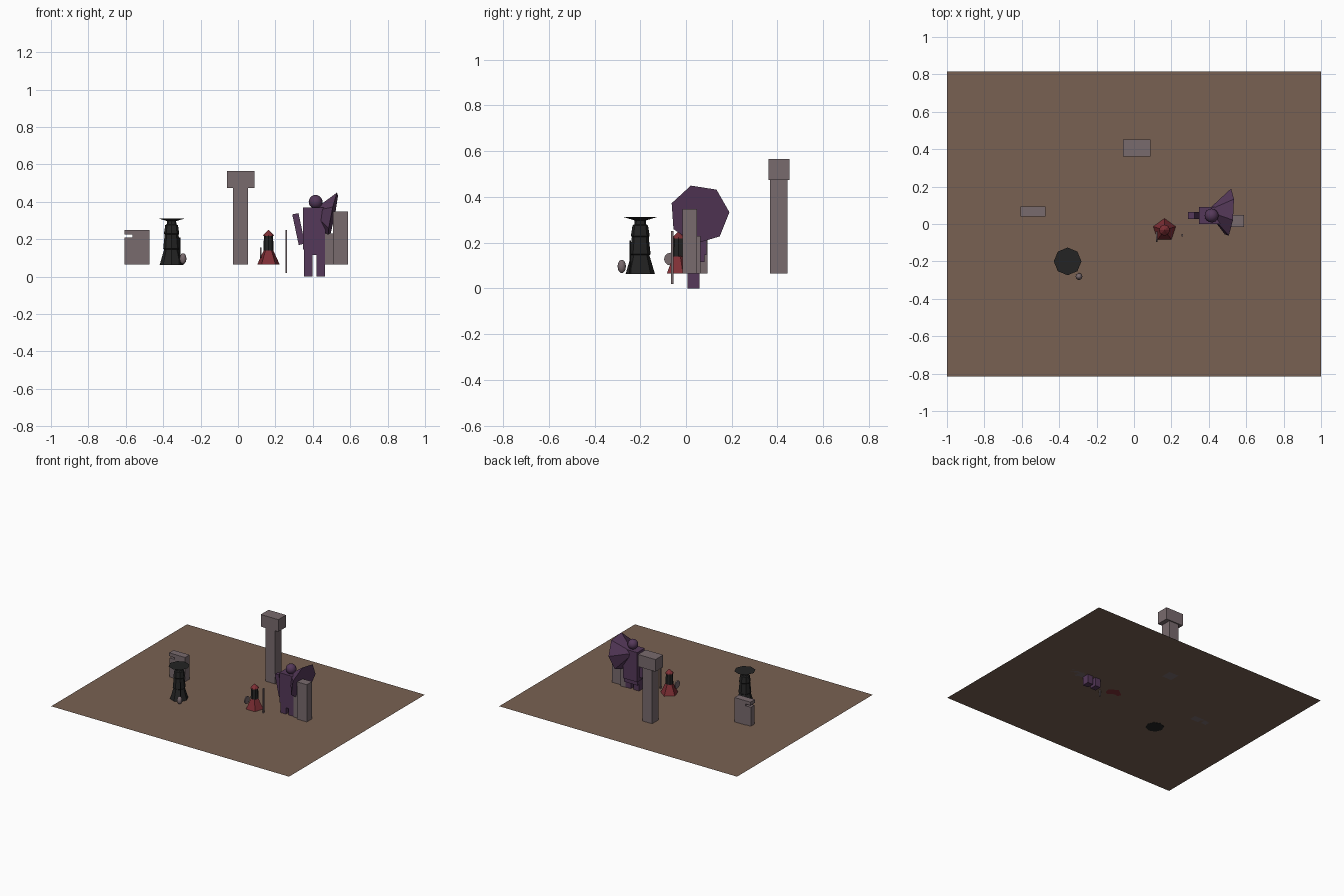
import bpy, bmesh, math
from mathutils import Vector, Matrix

cube = bpy.data.objects.get("Cube")
if cube:
    bpy.data.objects.remove(cube, do_unlink=True)


def material(name, color):
    m = bpy.data.materials.new(name)
    m.use_nodes = True
    rgba = (*color, 1)
    m.diffuse_color = rgba
    m.node_tree.nodes["Principled BSDF"].inputs["Base Color"].default_value = rgba
    return m


EARTH = material("earth brown", (0.19, 0.12, 0.085))
STONE = material("stone grey", (0.19, 0.145, 0.155))
PURPLE = material("dark purple", (0.09, 0.04, 0.1))
BLACK = material("soft black", (0.017, 0.017, 0.017))
RED = material("dark red", (0.21, 0.028, 0.035))


def finish(name, bm, mat, smooth=False):
    bmesh.ops.recalc_face_normals(bm, faces=bm.faces)
    mesh = bpy.data.meshes.new(name)
    bm.to_mesh(mesh)
    bm.free()
    mesh.materials.append(mat)
    for p in mesh.polygons:
        p.use_smooth = smooth
    ob = bpy.data.objects.new(name, mesh)
    bpy.context.collection.objects.link(ob)
    return ob


def box(name, mat, x, y, z, tilt=0):
    """Box from (min, max) ranges, tilted about y at its centre."""
    bm = bmesh.new()
    bmesh.ops.create_cube(bm, size=1)
    size = [r[1] - r[0] for r in (x, y, z)]
    centre = Vector([(r[0] + r[1]) / 2 for r in (x, y, z)])
    bm.transform(Matrix.Translation(centre) @ Matrix.Rotation(tilt, 4, "Y")
                 @ Matrix.Diagonal((*size, 1)))
    return finish(name, bm, mat)


def lathe(name, mat, centre, profile, sides, turn=0):
    """Faceted turned shape from (radius, height) pairs."""
    bm = bmesh.new()
    rings = []
    for r, z in profile:
        angles = [turn + math.tau * i / sides for i in range(sides)]
        rings.append([bm.verts.new((centre[0] + r * math.cos(a),
                                    centre[1] + r * math.sin(a), z)) for a in angles])
    for low, high in zip(rings, rings[1:]):
        for i in range(sides):
            j = (i + 1) % sides
            bm.faces.new((low[i], low[j], high[j], high[i]))
    bm.faces.new(rings[0][::-1])
    bm.faces.new(rings[-1])
    bmesh.ops.remove_doubles(bm, verts=bm.verts, dist=0.0001)
    return finish(name, bm, mat)


def ball(name, mat, centre, radii):
    bm = bmesh.new()
    bmesh.ops.create_uvsphere(bm, u_segments=16, v_segments=10, radius=1)
    bm.transform(Matrix.Translation(centre) @ Matrix.Diagonal((*radii, 1)))
    return finish(name, bm, mat, True)


GROUND = 0.065

# Flat ground sheet
bm = bmesh.new()
bmesh.ops.create_grid(bm, x_segments=1, y_segments=1, size=1)
bm.transform(Matrix.Translation((0, 0, GROUND)) @ Matrix.Diagonal((1, 0.815, 1, 1)))
finish("ground", bm, EARTH)

# Tall pillar with cap
box("pillar_shaft", STONE, (-0.027, 0.054), (0.367, 0.445), (GROUND, 0.473))
box("pillar_cap", STONE, (-0.06, 0.087), (0.36, 0.453), (0.473, 0.565))

# Ruined wall with a slot below its lintel
box("wall_main", STONE, (-0.564, -0.473), (0.04, 0.093), (GROUND, 0.225))
box("wall_stub", STONE, (-0.607, -0.564), (0.045, 0.088), (GROUND, 0.209))
box("wall_lintel", STONE, (-0.607, -0.473), (0.04, 0.093), (0.225, 0.25))

# Standing stones behind the large figure
box("standing_stone", STONE, (0.508, 0.589), (-0.015, 0.048), (GROUND, 0.348))
box("short_stone", STONE, (0.465, 0.508), (0.0, 0.064), (GROUND, 0.23))

# Robed black figure with a flared crown, staff and orb
lathe("robed_figure", BLACK, (-0.355, -0.2),
      [(0.064, 0.063), (0.04, 0.145), (0.045, 0.15), (0.037, 0.225), (0.041, 0.23),
       (0.034, 0.275), (0.026, 0.28), (0.024, 0.297), (0.074, 0.312)], 8)
lathe("robed_figure_staff", BLACK, (-0.312, -0.243), [(0.004, GROUND), (0.004, 0.21)], 6)
ball("orb", STONE, (-0.294, -0.281, 0.096), (0.018, 0.018, 0.029))

# Small red and black figure with a round shield
SMALL = (0.163, -0.033)
lathe("small_skirt", RED, SMALL, [(0.063, GROUND), (0.025, 0.145)], 5, math.pi / 2)
lathe("small_body", BLACK, SMALL, [(0.028, 0.14), (0.024, 0.22)], 8)
lathe("small_hat", RED, SMALL, [(0.03, 0.218), (0.026, 0.224), (0, 0.25)], 8)
bm = bmesh.new()
bmesh.ops.create_cone(bm, cap_ends=True, segments=12, radius1=0.028, radius2=0.028, depth=0.008)
bm.transform(Matrix.Translation((0.122, -0.068, 0.128)) @ Matrix.Rotation(math.pi / 2, 4, "Y"))
finish("small_round_shield", bm, STONE)

# Thin post
box("post", STONE, (0.254, 0.262), (-0.066, -0.054), (0.02, 0.25))

# Large purple figure
box("large_torso", PURPLE, (0.347, 0.468), (0.0, 0.09), (0.145, 0.37))
box("large_hips", PURPLE, (0.353, 0.467), (0.005, 0.08), (0.115, 0.145))
for side, x in (("right", 0.353), ("left", 0.421)):
    box(side + "_leg", PURPLE, (x, x + 0.045), (0.007, 0.06), (0, 0.12))
box("right_arm", PURPLE, (0.307, 0.341), (0.027, 0.064), (0.171, 0.338), -0.21)
ball("large_head", PURPLE, (0.415, 0.045, 0.4), (0.037, 0.037, 0.037))

# Seven-sided cone shield, its wide end leaning outward
bm = bmesh.new()
apex = bm.verts.new((0.39, 0.07, 0.347))
rim = []
for i in range(7):
    a = math.radians(4) + math.tau * i / 7
    dy, dz = 0.131 * math.cos(a), 0.131 * math.sin(a)
    rim.append(bm.verts.new((0.507 + 0.08 * dy + 0.2 * dz, 0.059 + dy, 0.324 + dz)))
bm.faces.new(rim)
for i in range(7):
    bm.faces.new((apex, rim[i], rim[(i + 1) % 7]))
finish("large_cone_shield", bm, PURPLE)
